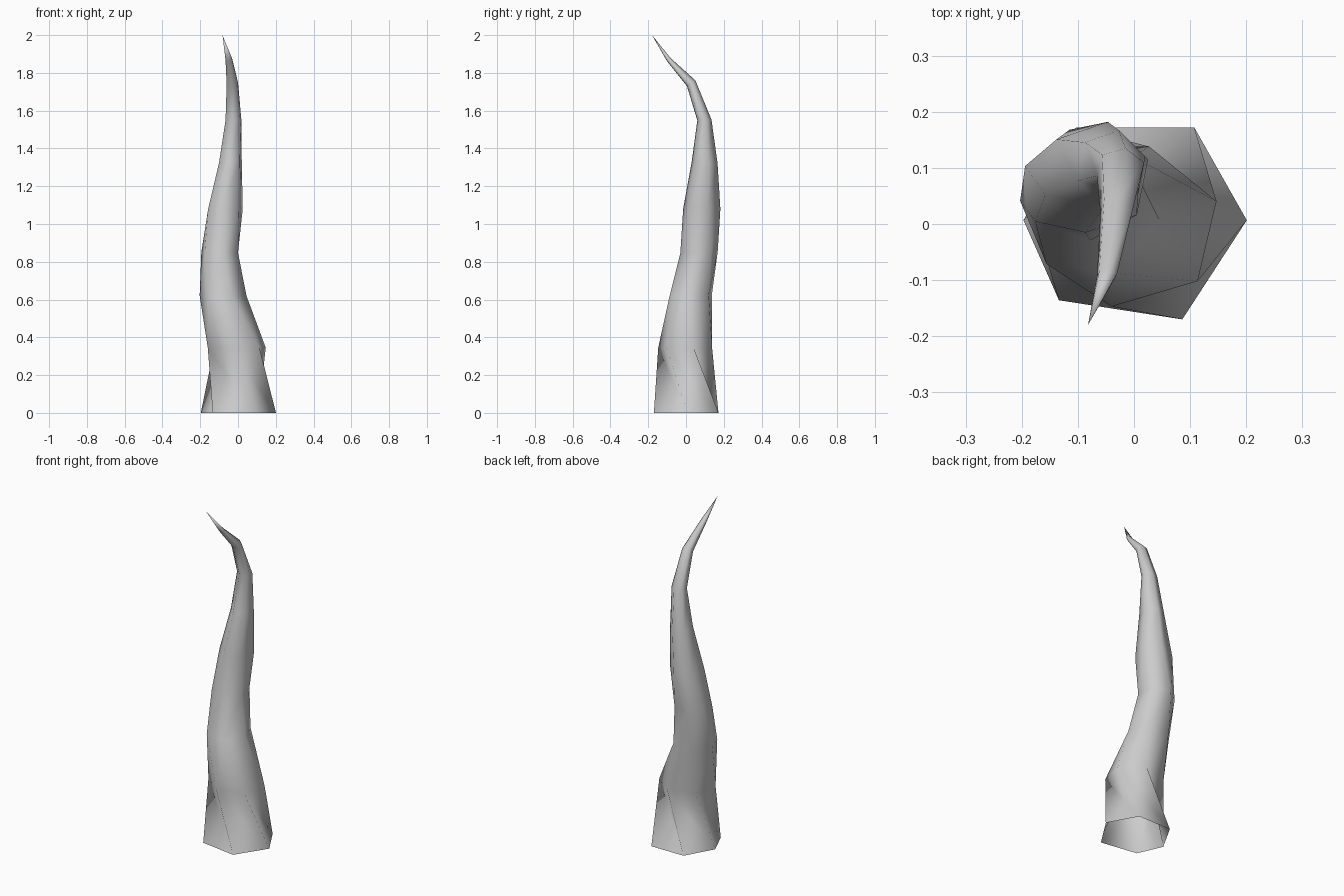
import bpy, bmesh, math

if "Cube" in bpy.data.objects:
    bpy.data.objects.remove(bpy.data.objects["Cube"])

SIDES = 6
BASE_ANGLES = [0, 58, 122, 180, 227, 295]

# Rings up the horn: z, x min, x max, y min, y max, twist in degrees, slope of z along y
RINGS = [
    (0.345, -0.16, 0.147, -0.147, 0.138, -42, 0.0),
    (0.62, -0.203, 0.045, -0.088, 0.137, -68, 0.05),
    (0.85, -0.194, 0.0, -0.03, 0.168, -80, 0.05),
    (1.08, -0.158, 0.025, -0.015, 0.182, -102, 0.0),
    (1.325, -0.10, 0.02, 0.03, 0.167, -102, -0.05),
    (1.55, -0.066, 0.018, 0.06, 0.135, -102, 0.05),
    (1.745, -0.06, 0.0, 0.005, 0.05, -102, 0.67),
    (1.87, -0.066, -0.03, -0.10, -0.082, -102, 1.0),
]
TIP = (-0.082, -0.18, 2.0)


def fit(values, low, high):
    """Stretch values so that they span low to high."""
    a, b = min(values), max(values)
    return [low + (v - a) / (b - a) * (high - low) for v in values]


def add_ring(bm, angles, z, x0, x1, y0, y1, slope):
    rad = [math.radians(a) for a in angles]
    xs = fit([math.cos(a) for a in rad], x0, x1)
    ys = fit([math.sin(a) for a in rad], y0, y1)
    mid = (y0 + y1) / 2
    return [bm.verts.new((x, y, z + slope * (y - mid))) for x, y in zip(xs, ys)]


bm = bmesh.new()

# Open base and twisted rings
rings = [add_ring(bm, BASE_ANGLES, 0, -0.197, 0.201, -0.17, 0.172, 0)]
for z, x0, x1, y0, y1, twist, slope in RINGS:
    angles = [twist + i * 360 / SIDES for i in range(SIDES)]
    rings.append(add_ring(bm, angles, z, x0, x1, y0, y1, slope))

# Skin between rings; the strongly twisted root folds inward along its diagonals
for level, (low, up) in enumerate(zip(rings, rings[1:])):
    for i in range(SIDES):
        j = (i + 1) % SIDES
        if level == 0:
            bm.faces.new((low[i], low[j], up[i]))
            bm.faces.new((low[j], up[j], up[i]))
        else:
            bm.faces.new((low[i], low[j], up[j], up[i]))

# Pointed tip
tip = bm.verts.new(TIP)
for i in range(SIDES):
    bm.faces.new((rings[-1][i], rings[-1][(i + 1) % SIDES], tip))

for face in bm.faces:
    face.smooth = True
mesh = bpy.data.meshes.new("curved_horn")
bm.to_mesh(mesh)
bm.free()
horn = bpy.data.objects.new("curved_horn", mesh)
bpy.context.collection.objects.link(horn)
